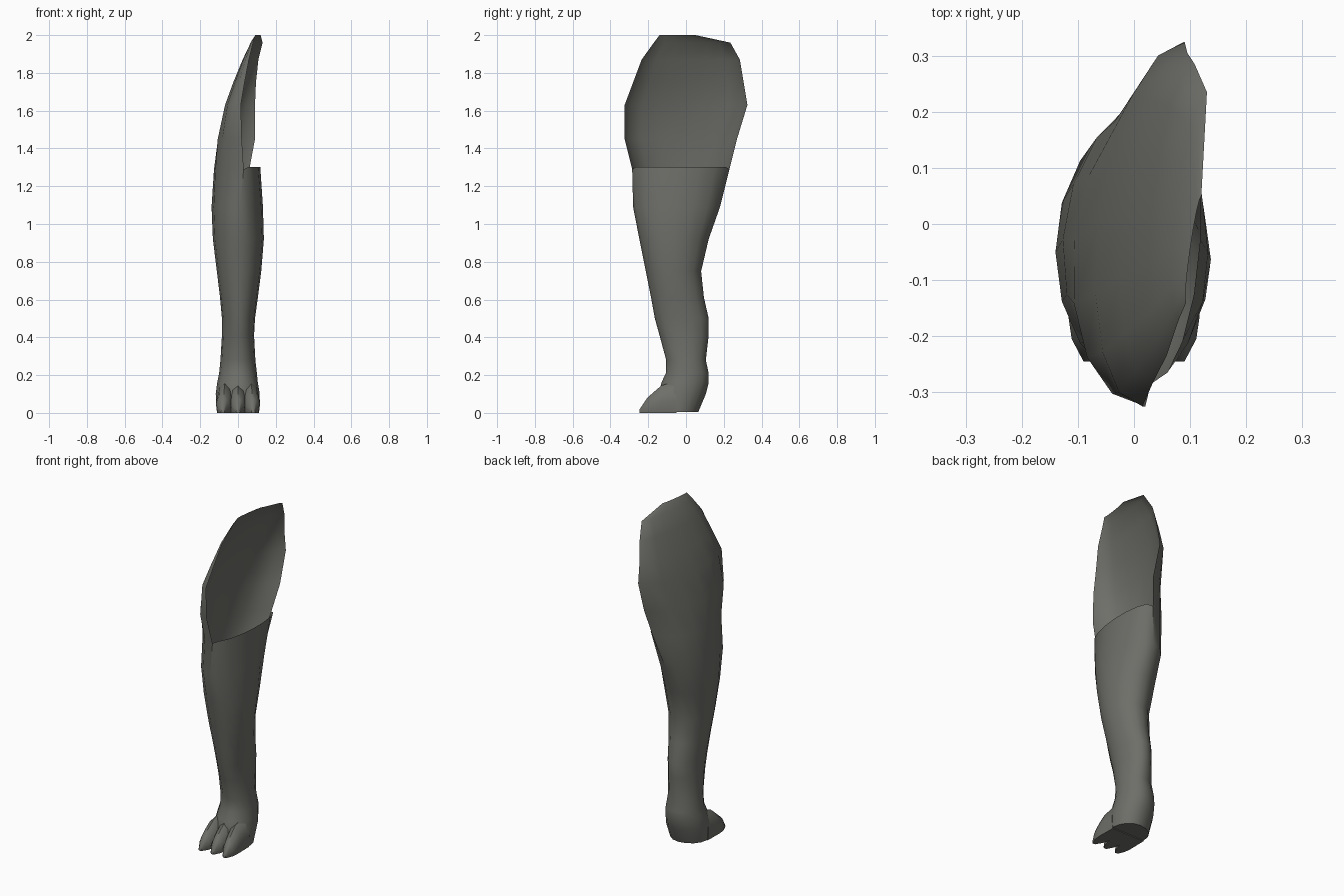
import bpy, bmesh, math

if "Cube" in bpy.data.objects:
    bpy.data.objects.remove(bpy.data.objects["Cube"])

hide = bpy.data.materials.new("dark grey hide")
hide.diffuse_color = (0.155, 0.158, 0.14, 1)
hide.use_nodes = True
hide.node_tree.nodes["Principled BSDF"].inputs["Base Color"].default_value = hide.diffuse_color

K = 8  # segments in each half ring


def arc(z, yf, yb, xf, xb, xside):
    """Curve from front point to back point, bulging out to xside."""
    pts = []
    for i in range(K + 1):
        t = i / K
        s = math.sin(math.pi * t)
        e = (1 - math.cos(math.pi * t)) / 2
        base = xf + (xb - xf) * e
        pts.append((base + (xside - (xf + xb) / 2) * s, yf + (yb - yf) * e, z))
    return pts


def finish(bm, name):
    bmesh.ops.remove_doubles(bm, verts=bm.verts, dist=0.0005)
    bmesh.ops.recalc_face_normals(bm, faces=bm.faces)
    me = bpy.data.meshes.new(name)
    bm.to_mesh(me)
    bm.free()
    me.materials.append(hide)
    ob = bpy.data.objects.new(name, me)
    bpy.context.collection.objects.link(ob)
    bpy.ops.object.select_all(action='DESELECT')
    ob.select_set(True)
    bpy.context.view_layer.objects.active = ob
    bpy.ops.object.shade_smooth_by_angle(angle=math.radians(40))
    return ob


def bridge(bm, a, b, closed):
    n = len(a)
    for i in range(n if closed else n - 1):
        j = (i + 1) % n
        bm.faces.new((a[i], a[j], b[j], b[i]))


# Closed lower leg: z, front y, back y, outer x, inner x
lower = [
    (0.005, -0.15, 0.065, -0.110, 0.110),
    (0.10, -0.145, 0.105, -0.118, 0.115),
    (0.16, -0.13, 0.12, -0.110, 0.105),
    (0.21, -0.107, 0.12, -0.100, 0.100),
    (0.28, -0.105, 0.105, -0.093, 0.092),
    (0.41, -0.14, 0.12, -0.085, 0.085),
    (0.50, -0.165, 0.12, -0.085, 0.090),
    (0.61, -0.185, 0.095, -0.095, 0.105),
    (0.75, -0.213, 0.08, -0.112, 0.123),
    (0.92, -0.247, 0.12, -0.133, 0.137),
    (1.09, -0.28, 0.18, -0.140, 0.132),
]
# Upper thigh shell, open on the inner side:
# z, front y, back y, front x, back x, outer x
upper = [
    (1.29, -0.285, 0.23, 0.03, 0.06, -0.127),
    (1.45, -0.325, 0.27, 0.02, 0.09, -0.106),
    (1.63, -0.325, 0.325, 0.015, 0.09, -0.063),
    (1.75, -0.28, 0.305, 0.035, 0.095, -0.02),
    (1.87, -0.235, 0.285, 0.058, 0.108, 0.03),
    (1.96, -0.17, 0.235, 0.08, 0.13, 0.075),
    (2.00, -0.14, 0.05, 0.093, 0.12, 0.10),
]

bm = bmesh.new()
prev = None
for z, yf, yb, xo, xi in lower:
    ring = arc(z, yf, yb, 0.01, 0.01, xo) + arc(z, yf, yb, 0.01, 0.01, xi)[-2:0:-1]
    ring = [bm.verts.new(p) for p in ring]
    if prev:
        bridge(bm, prev, ring, True)
    else:
        bm.faces.new(ring)
    prev = ring
# Rim of the opening joins the lower leg to the thigh shell
z, yf, yb, xf, xb, xo = upper[0]
rim = arc(z, yf, yb, xf, xb, xo) + arc(z + 0.012, yf, yb, xf, xb, 0.118)[-2:0:-1]
rim = [bm.verts.new(p) for p in rim]
bridge(bm, prev, rim, True)
prev = rim[:K + 1]
for row in upper[1:]:
    half = [bm.verts.new(p) for p in arc(*row)]
    bridge(bm, prev, half, False)
    prev = half
finish(bm, "leg")

# Three pointed toes: y, half width, height
sections = [(-0.05, 0.048, 0.17), (-0.13, 0.046, 0.145), (-0.165, 0.043, 0.115),
            (-0.205, 0.034, 0.08), (-0.245, 0.010, 0.02)]
for name, x0, spread in (("outer_toe", -0.068, -0.012),
                         ("middle_toe", 0.0, 0.0),
                         ("inner_toe", 0.068, 0.012)):
    bm = bmesh.new()
    prev = None
    for k, (y, w, h) in enumerate(sections):
        cx = x0 + spread * k / 4
        ring = [bm.verts.new((cx + w * a, y, h * b)) for a, b in
                ((-0.85, 0), (-1, 0.4), (-0.6, 0.85), (0, 1), (0.6, 0.85), (1, 0.4), (0.85, 0))]
        if prev:
            bridge(bm, prev, ring, True)
        else:
            bm.faces.new(ring)
        prev = ring
    bm.faces.new(prev)
    finish(bm, name)
